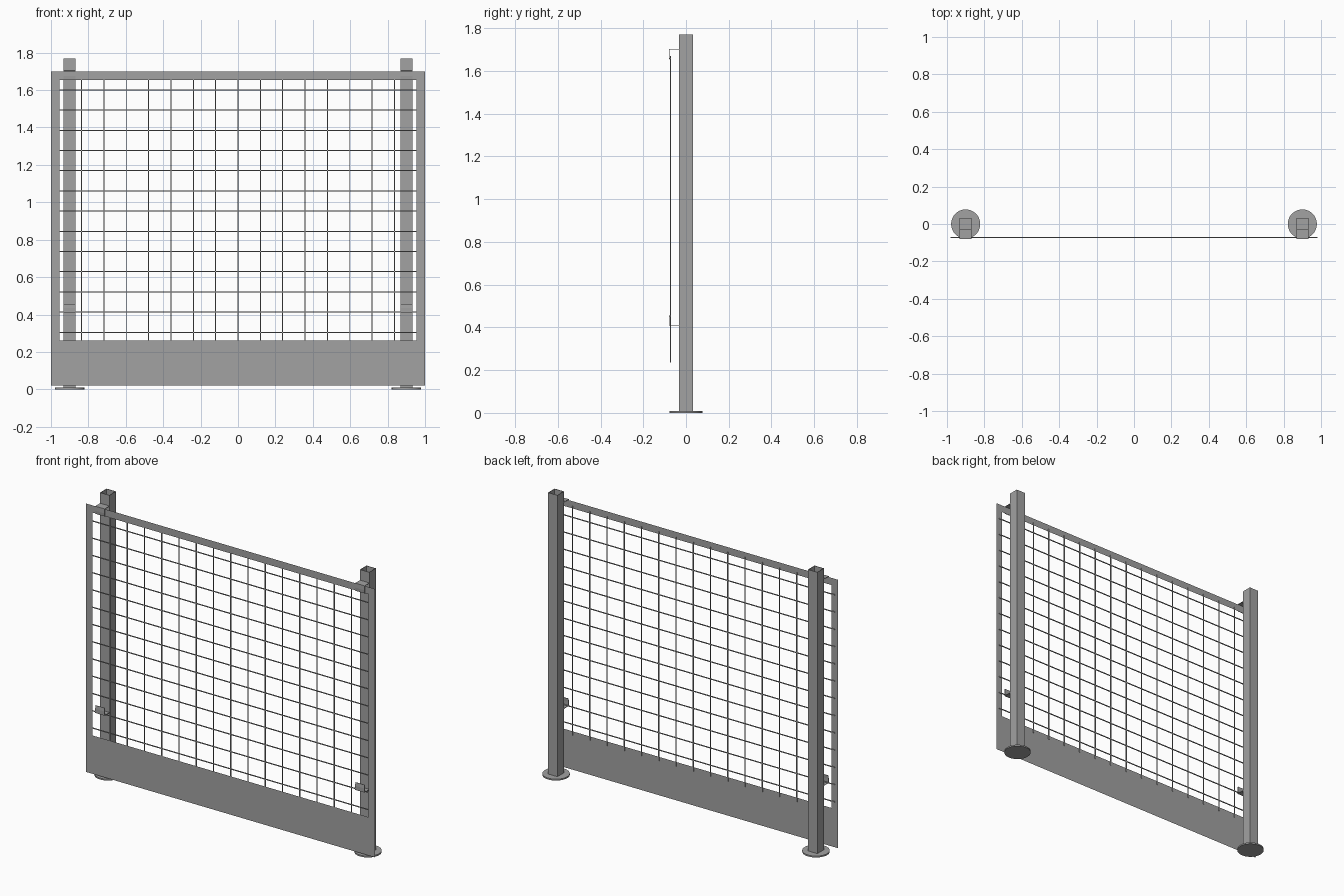
import bpy, bmesh, math
from mathutils import Matrix, Vector

if "Cube" in bpy.data.objects:
    bpy.data.objects.remove(bpy.data.objects["Cube"])

grey = bpy.data.materials.new("galvanised_grey")
grey.diffuse_color = (0.36, 0.36, 0.36, 1)
grey.use_nodes = True
grey.node_tree.nodes["Principled BSDF"].inputs["Base Color"].default_value = grey.diffuse_color


def finish(name, bm):
    mesh = bpy.data.meshes.new(name)
    bm.to_mesh(mesh)
    bm.free()
    mesh.materials.append(grey)
    obj = bpy.data.objects.new(name, mesh)
    bpy.context.collection.objects.link(obj)
    return obj


def add_box(bm, lo, hi):
    lo, hi = Vector(lo), Vector(hi)
    size = hi - lo
    bmesh.ops.create_cube(bm, size=1, matrix=Matrix.Translation((lo + hi) / 2)
                          @ Matrix.Diagonal((*size, 1)))


PANEL_Y, WIRE_Y, WIRE = -0.075, -0.072, 0.0025   # wire is a half width

# Sheet frame: one flat sheet with a rectangular opening
bm = bmesh.new()
outer = [bm.verts.new((x, PANEL_Y, z)) for x, z in
         ((-1, 0.02), (1, 0.02), (1, 1.70), (-1, 1.70))]
inner = [bm.verts.new((x, PANEL_Y, z)) for x, z in
         ((-0.955, 0.26), (0.955, 0.26), (0.955, 1.655), (-0.955, 1.655))]
for i in range(4):
    j = (i + 1) % 4
    bm.faces.new((outer[i], outer[j], inner[j], inner[i]))
finish("sheet_frame", bm)

# Wire mesh, running slightly past the opening behind the frame
bm = bmesh.new()
for i in range(-7, 8):
    x = i * 0.1195
    add_box(bm, (x - WIRE, WIRE_Y - WIRE, 0.235), (x + WIRE, WIRE_Y + WIRE, 1.67))
for i in range(13):
    z = 0.305 + i * 0.108
    add_box(bm, (-0.98, WIRE_Y - WIRE, z - WIRE), (0.98, WIRE_Y + WIRE, z + WIRE))
finish("wire_mesh", bm)


def post(name, x):
    # Square tube, open at the top
    bm = bmesh.new()
    add_box(bm, (x - 0.0325, -0.0325, 0.008), (x + 0.0325, 0.0325, 1.77))
    bm.normal_update()
    caps = [f for f in bm.faces if abs(f.normal.z) > 0.9]
    bmesh.ops.delete(bm, geom=caps, context='FACES_ONLY')
    obj = finish(name, bm)
    wall = obj.modifiers.new("wall", 'SOLIDIFY')
    wall.thickness = 0.004
    wall.offset = -1


def foot(name, x):
    # Round base plate
    bm = bmesh.new()
    bmesh.ops.create_cone(bm, cap_ends=True, segments=32, radius1=0.078,
                          radius2=0.078, depth=0.009,
                          matrix=Matrix.Translation((x, 0, 0.0045)))
    finish(name, bm)
    obj = bpy.data.objects[name]
    bpy.context.view_layer.objects.active = obj
    obj.select_set(True)
    bpy.ops.object.shade_smooth_by_angle(angle=math.radians(30))
    obj.select_set(False)


def hook(name, x, profile):
    # Bent strip reaching from the post around the sheet
    bm = bmesh.new()
    rows = [[bm.verts.new((x + s * 0.0325, y, z)) for s in (-1, 1)]
            for y, z in profile]
    for a, b in zip(rows, rows[1:]):
        bm.faces.new((a[0], a[1], b[1], b[0]))
    obj = finish(name, bm)
    strip = obj.modifiers.new("strip", 'SOLIDIFY')
    strip.thickness = 0.003
    strip.offset = 0


TOP_HOOK = ((-0.0325, 1.702), (-0.079, 1.702), (-0.079, 1.675), (-0.077, 1.655))
LOW_HOOK = ((-0.0325, 0.41), (-0.079, 0.41), (-0.079, 0.435), (-0.077, 0.456))

for side, x in (("left", -0.9), ("right", 0.9)):
    post("post_" + side, x)
    foot("foot_" + side, x)
    hook("upper_hook_" + side, x, TOP_HOOK)
    hook("lower_hook_" + side, x, LOW_HOOK)
